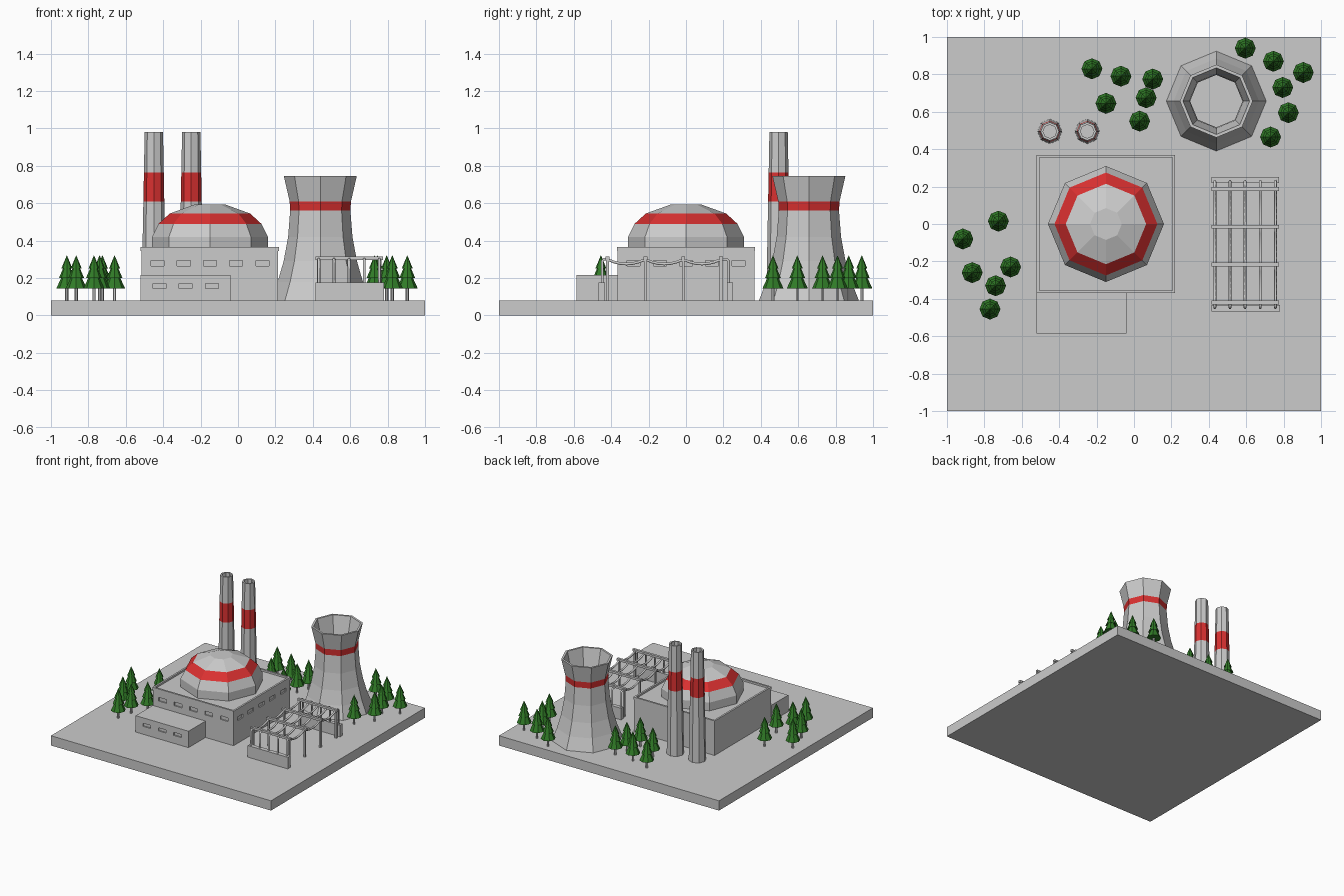
import bpy, bmesh, math

if "Cube" in bpy.data.objects:
    bpy.data.objects.remove(bpy.data.objects["Cube"])


def material(name, rgb):
    m = bpy.data.materials.new(name)
    m.diffuse_color = (*rgb, 1)
    m.use_nodes = True
    m.node_tree.nodes["Principled BSDF"].inputs["Base Color"].default_value = m.diffuse_color
    return m


GREY = material("grey", (0.8, 0.8, 0.8))
RED = material("red", (0.7, 0.03, 0.03))
GREEN = material("green", (0.03, 0.2, 0.02))


def finish(bm, name, mats=()):
    bmesh.ops.recalc_face_normals(bm, faces=bm.faces)
    me = bpy.data.meshes.new(name)
    bm.to_mesh(me)
    bm.free()
    for m in mats:
        me.materials.append(m)
    ob = bpy.data.objects.new(name, me)
    bpy.context.collection.objects.link(ob)
    return ob


def add_box(bm, x0, x1, y0, y1, z0, z1):
    vs = bmesh.ops.create_cube(bm, size=1)["verts"]
    for v in vs:
        v.co.x = (x0 + x1) / 2 + v.co.x * (x1 - x0)
        v.co.y = (y0 + y1) / 2 + v.co.y * (y1 - y0)
        v.co.z = (z0 + z1) / 2 + v.co.z * (z1 - z0)


def boxes(name, *dims):
    bm = bmesh.new()
    for d in dims:
        add_box(bm, *d)
    return finish(bm, name)


def lathe(name, cx, cy, profile, red_bands=(), mats=(GREY, RED), sides=8):
    """Spin (radius, z) points into a faceted solid with capped ends."""
    bm = bmesh.new()
    rings = []
    for r, z in profile:
        rings.append([bm.verts.new((cx + r * math.cos(2 * math.pi * i / sides),
                                    cy + r * math.sin(2 * math.pi * i / sides), z))
                      for i in range(sides)])
    for k in range(len(rings) - 1):
        a, b = rings[k], rings[k + 1]
        for i in range(sides):
            j = (i + 1) % sides
            f = bm.faces.new((a[i], a[j], b[j], b[i]))
            f.material_index = int(k in red_bands)
    bm.faces.new(rings[0][::-1])
    bm.faces.new(rings[-1])
    return finish(bm, name, mats)


def cut(ob, cutter):
    cutter.hide_render = True
    cutter.hide_viewport = True
    mod = ob.modifiers.new("windows", "BOOLEAN")
    mod.operation = "DIFFERENCE"
    mod.solver = "EXACT"
    mod.object = cutter


# Ground slab
boxes("base_slab", (-1, 1, -1, 1, 0, 0.08))

# Reactor building with recessed windows on the front and right
hall = boxes("reactor_building", (-0.515, 0.215, -0.365, 0.365, 0.08, 0.352))
wins = [(x - 0.035, x + 0.035, -0.4, -0.355, 0.265, 0.295)
        for x in (-0.43 + 0.14 * i for i in range(5))]
wins += [(0.205, 0.25, y - 0.035, y + 0.035, 0.265, 0.295)
         for y in (-0.28 + 0.14 * i for i in range(5))]
cut(hall, boxes("hall_window_cutter", *wins))

# Roof parapet
boxes("roof_parapet",
      (-0.52, 0.22, -0.37, -0.355, 0.345, 0.367), (-0.52, 0.22, 0.355, 0.37, 0.345, 0.367),
      (-0.52, -0.505, -0.355, 0.355, 0.345, 0.367), (0.205, 0.22, -0.355, 0.355, 0.345, 0.367))

# Low front annex
annex = boxes("front_annex", (-0.52, -0.04, -0.585, -0.365, 0.08, 0.215))
cut(annex, boxes("annex_window_cutter",
                 *[(x - 0.035, x + 0.035, -0.62, -0.575, 0.145, 0.17)
                   for x in (-0.42, -0.28, -0.14)]))

# Reactor dome
lathe("reactor_dome", -0.15, 0,
      [(0.31, 0.35), (0.31, 0.42), (0.275, 0.49), (0.215, 0.545), (0.085, 0.592)], {2})

# Chimneys
for n, cx in enumerate((-0.45, -0.25)):
    lathe(f"chimney_{n + 1}", cx, 0.495,
          [(0.066, 0.08), (0.056, 0.61), (0.053, 0.765), (0.049, 0.98),
           (0.036, 0.98), (0.036, 0.6)], {1})

# Cooling tower, hollow
lathe("cooling_tower", 0.44, 0.657,
      [(0.267, 0.08), (0.228, 0.18), (0.196, 0.29), (0.172, 0.42), (0.161, 0.56),
       (0.164, 0.61), (0.195, 0.745), (0.178, 0.745), (0.145, 0.6), (0.14, 0.54),
       (0.155, 0.4), (0.2, 0.2), (0.235, 0.09)], {4})

# Switchyard end walls
boxes("switchyard_walls", (0.415, 0.78, -0.468, -0.433, 0.08, 0.175),
      (0.415, 0.775, 0.218, 0.25, 0.08, 0.175))

# Gantries: two posts and a crossbar each
gantry_y = (-0.42, -0.217, -0.015, 0.187)
parts = []
for y in gantry_y:
    parts.append((0.415, 0.775, y - 0.01, y + 0.01, 0.297, 0.315))
    for x in (0.43, 0.76):
        parts.append((x - 0.007, x + 0.007, y - 0.007, y + 0.007, 0.08, 0.3))
boxes("gantries", *parts)

# Sagging power lines that turn down into the end walls
curve = bpy.data.curves.new("power_lines", "CURVE")
curve.dimensions = "3D"
curve.bevel_depth = 0.008
curve.bevel_resolution = 1
curve.use_fill_caps = True
path = [(-0.447, 0.15), (-0.447, 0.29), (-0.44, 0.3)]
for a, b in zip(gantry_y, gantry_y[1:]):
    for i in range(6):
        t = i / 6
        path.append((a + (b - a) * t, 0.3 - 0.1 * t * (1 - t)))
path += [(gantry_y[-1], 0.3), (0.218, 0.3), (0.228, 0.29), (0.228, 0.15)]
for i in range(5):
    sp = curve.splines.new("POLY")
    sp.points.add(len(path) - 1)
    for p, (y, z) in zip(sp.points, path):
        p.co = (0.432 + 0.081 * i, y, z, 1)
bpy.context.collection.objects.link(bpy.data.objects.new("power_lines", curve))

# Pine trees: trunk and three-tier crown
TREES = [(-.225, .83), (-.07, .79), (.10, .775), (-.15, .645), (.065, .675), (.03, .55),
         (.595, .94), (.745, .87), (.905, .81), (.795, .73), (.825, .595), (.73, .465),
         (-.725, .015), (-.915, -.08), (-.865, -.26), (-.66, -.23), (-.74, -.33), (-.77, -.455)]
for n, (x, y) in enumerate(TREES):
    lathe(f"trunk_{n + 1}", x, y, [(0.009, 0.08), (0.009, 0.155)], sides=6)
    lathe(f"pine_crown_{n + 1}", x, y,
          [(0.056, 0.145), (0.027, 0.208), (0.042, 0.201), (0.018, 0.257),
           (0.03, 0.25), (0.001, 0.32)], mats=(GREEN,))
